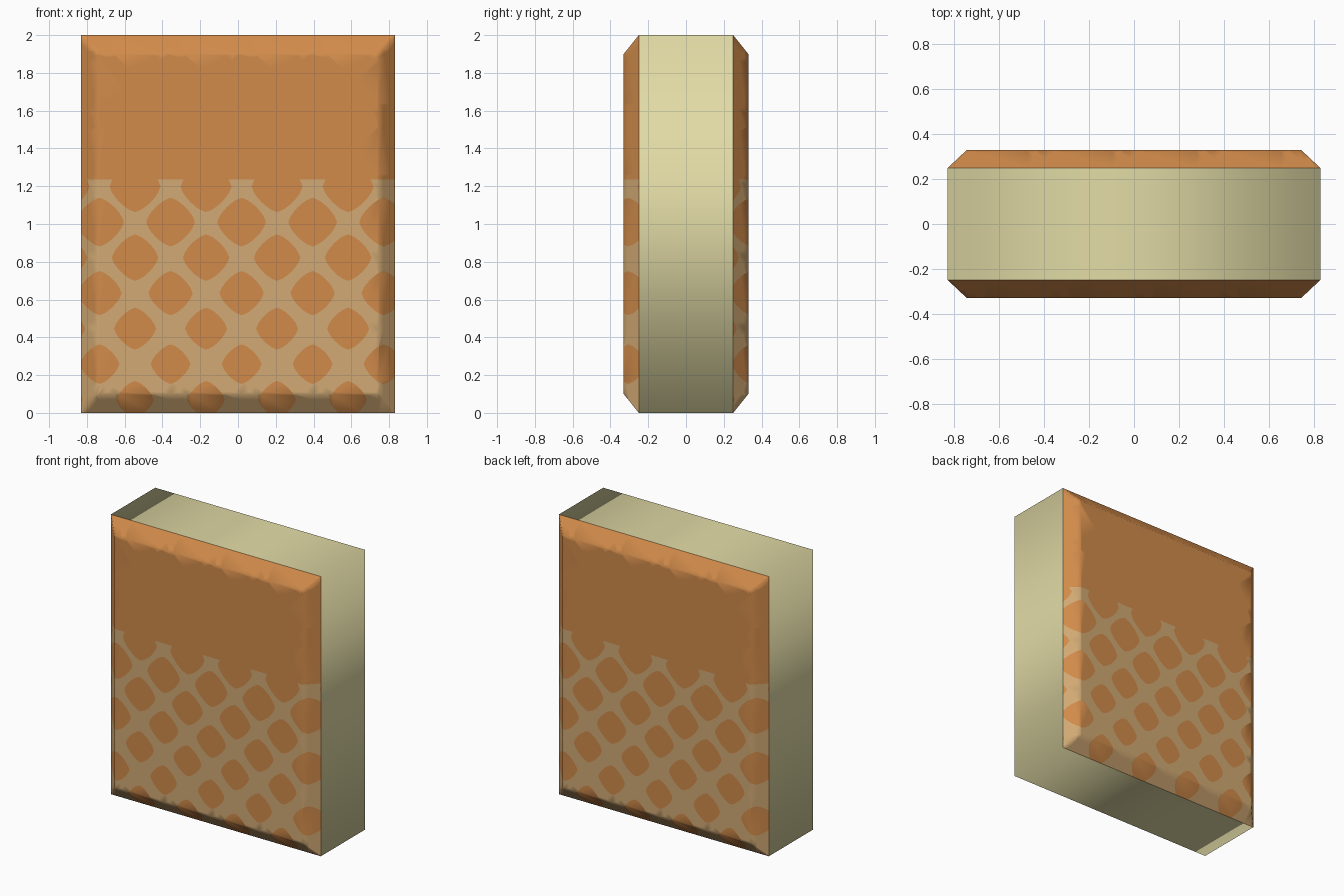
import bpy, bmesh, math
from mathutils import Vector

if "Cube" in bpy.data.objects:
    bpy.data.objects.remove(bpy.data.objects["Cube"])

W, D, H = 0.83, 0.25, 2.0            # half width, half depth of band, height
BX, BZ, BY = 0.085, 0.10, 0.08       # bevel sizes of the two big faces
PITCH = 0.188                        # half diagonal of one lattice tile
LATTICE_TOP = 1.235


def material(name, rgb):
    m = bpy.data.materials.new(name)
    m.diffuse_color = (*rgb, 1)
    m.use_nodes = True
    m.node_tree.nodes["Principled BSDF"].inputs["Base Color"].default_value = m.diffuse_color
    return m


orange = material("orange", (0.64, 0.26, 0.07))
tan = material("tan", (0.64, 0.40, 0.175))
cream = material("cream", (0.76, 0.71, 0.38))


def finish(bm, name, mats):
    for f in bm.faces:
        f.smooth = True
    me = bpy.data.meshes.new(name)
    bm.to_mesh(me)
    bm.free()
    for m in mats:
        me.materials.append(m)
    ob = bpy.data.objects.new(name, me)
    bpy.context.collection.objects.link(ob)
    return ob


# Cream band round the edge: a box without front and back
bm = bmesh.new()
bmesh.ops.create_cube(bm, size=1)
for v in bm.verts:
    v.co = Vector((v.co.x * 2 * W, v.co.y * 2 * D, (v.co.z + 0.5) * H))
bm.normal_update()
bmesh.ops.delete(bm, geom=[f for f in bm.faces if abs(f.normal.y) > 0.5], context='FACES_ONLY')
bm.normal_update()
finish(bm, "edge_band", [cream])


# One lattice tile: orange rounded diamond inside a tan diamond frame
def tile(bm, cx, cz, n=24, p=1.4):
    r = 0.097 + 0.032 * min(cz, 1.2)
    inner, outer = [], []
    for i in range(n):
        a = 2 * math.pi * i / n
        c, s = math.cos(a), math.sin(a)
        k = r / (abs(c) ** p + abs(s) ** p) ** (1 / p)
        q = PITCH / (abs(c) + abs(s))
        inner.append(bm.verts.new((cx + c * k, 0, cz + s * k)))
        outer.append(bm.verts.new((cx + c * q, 0, cz + s * q)))
    bm.faces.new(inner).material_index = 0
    for i in range(n):
        j = (i + 1) % n
        bm.faces.new((inner[i], outer[i], outer[j], inner[j])).material_index = 1


def cut(bm, co, no, clear=False):
    bmesh.ops.bisect_plane(bm, geom=bm.verts[:] + bm.edges[:] + bm.faces[:], dist=1e-5,
                           plane_co=co, plane_no=no, clear_outer=clear)


# Big bevelled face with lattice in its lower part
def panel(name):
    bm = bmesh.new()
    for row in range(-6, 7):
        for col in range(-4, 5):
            tile(bm, 0.019 + 2 * PITCH * col + PITCH * (row % 2), 1.01 + PITCH * row)
    bmesh.ops.remove_doubles(bm, verts=bm.verts[:], dist=1e-4)
    # trim to the outline
    for s in (-1, 1):
        cut(bm, (s * W, 0, 0), (s, 0, 0), True)
        cut(bm, (0, 0, 1 + s), (0, 0, s), True)
    # fold lines, corner mitres and the top of the lattice
    for s in (-1, 1):
        cut(bm, (s * (W - BX), 0, 0), (1, 0, 0))
        cut(bm, (0, 0, 1 + s * (1 - BZ)), (0, 0, 1))
        for t in (-1, 1):
            cut(bm, (s * W, 0, 1 + t), (BZ * t, 0, -BX * s))
    cut(bm, (0, 0, LATTICE_TOP), (0, 0, 1))
    for f in bm.faces:
        if f.calc_center_median().z > LATTICE_TOP:
            f.material_index = 0
    # slope the rim back to the band
    for v in bm.verts:
        u = max((abs(v.co.x) - W + BX) / BX, (abs(v.co.z - 1) - 1 + BZ) / BZ, 0)
        v.co.y = -(D + BY) + BY * min(u, 1)
    bm.normal_update()
    return finish(bm, name, [orange, tan])


panel("front_panel")
panel("back_panel").rotation_euler.z = math.pi
